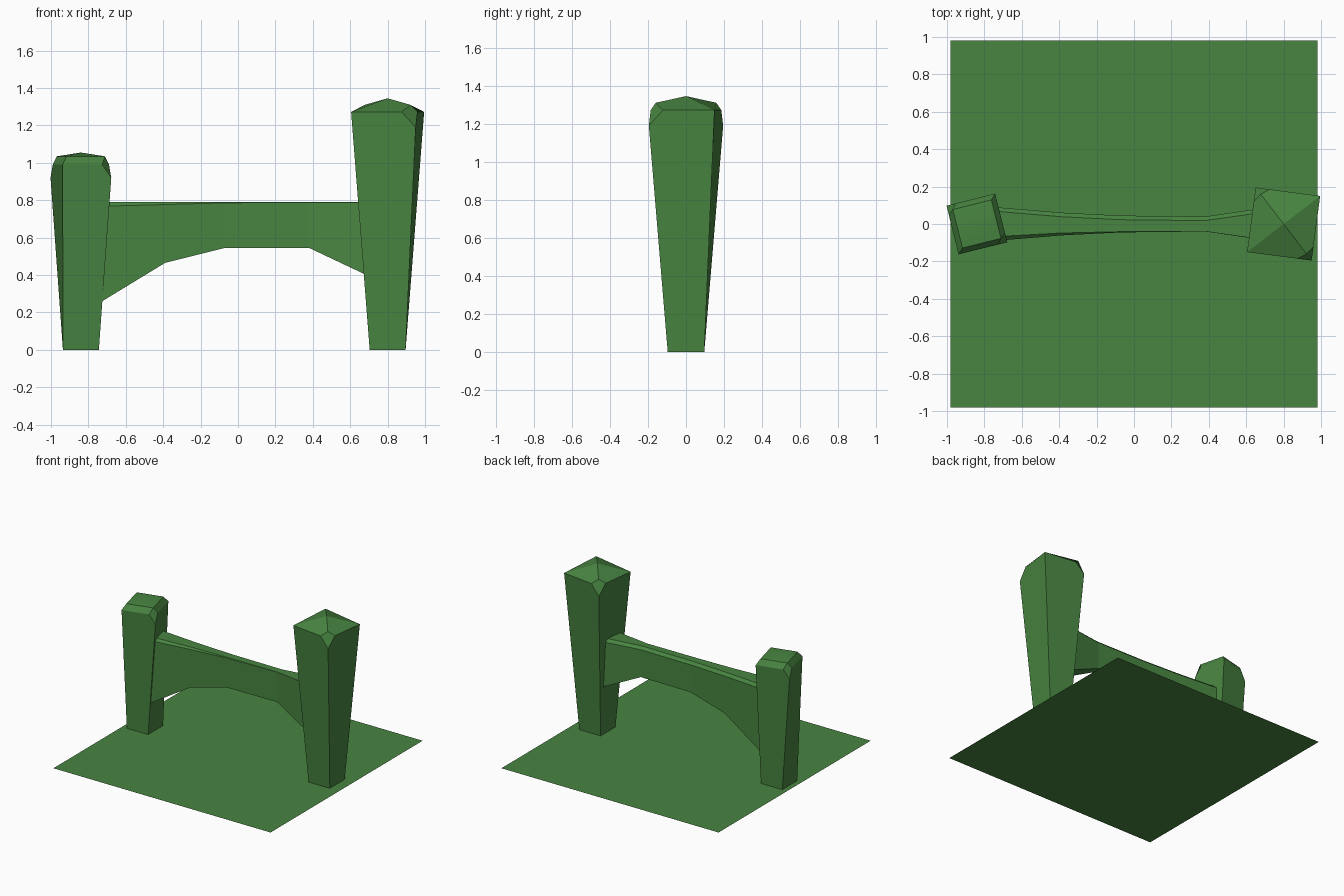
import bpy
import bmesh
import math
from mathutils import Vector, Matrix

cube = bpy.data.objects.get("Cube")
if cube:
    bpy.data.objects.remove(cube, do_unlink=True)

green = bpy.data.materials.new("leaf_green")
green.use_nodes = True
COLOR = (0.065, 0.235, 0.053, 1)
green.diffuse_color = COLOR
green.node_tree.nodes["Principled BSDF"].inputs["Base Color"].default_value = COLOR


def finish(name, bm, smooth_angle=None):
    bmesh.ops.recalc_face_normals(bm, faces=bm.faces)
    mesh = bpy.data.meshes.new(name)
    bm.to_mesh(mesh)
    bm.free()
    mesh.materials.append(green)
    obj = bpy.data.objects.new(name, mesh)
    bpy.context.collection.objects.link(obj)
    if smooth_angle:
        bpy.ops.object.select_all(action='DESELECT')
        obj.select_set(True)
        bpy.context.view_layer.objects.active = obj
        bpy.ops.object.shade_smooth_by_angle(angle=math.radians(smooth_angle))
    return obj


def post(name, x, base, top, twist, rim, dip, crown, crown_z, peak, cut, full_crown):
    """Twisted, flaring post with two clipped corners and a domed cap."""
    bm = bmesh.new()
    turn = Matrix.Rotation(math.radians(twist), 3, 'Z')
    corners = [Vector(c) for c in ((-1, -1, 0), (1, -1, 0), (1, 1, 0), (-1, 1, 0))]

    def add(p, z, rotated=True):
        q = turn @ p if rotated else p
        return bm.verts.new((x + q.x, q.y, z))

    foot = [add(c * base, 0, False) for c in corners]
    apex = add(Vector(), peak)
    upper = [add(c * top, dip if i % 2 else rim) for i, c in enumerate(corners)]
    inner = [add(c * crown, crown_z) if full_crown or i % 2 else None
             for i, c in enumerate(corners)]
    # rim points either side of each clipped corner
    clip = {}
    for i in (1, 3):
        for j in ((i - 1) % 4, (i + 1) % 4):
            p = corners[i].lerp(corners[j], cut / (2 * top)) * top
            clip[i, j] = add(p, rim)
    bm.faces.new(foot)
    for i in range(4):
        j = (i + 1) % 4
        c, s = (i, j) if i % 2 else (j, i)
        k = clip[c, s]
        bm.faces.new([foot[i], foot[j], upper[j], k, upper[i]])
        if full_crown:
            bm.faces.new([upper[s], k, inner[c], inner[s]])
            bm.faces.new([inner[i], inner[j], apex])
        else:
            bm.faces.new([upper[s], k, inner[c], apex])
    for i in (1, 3):
        a, b = clip[i, (i - 1) % 4], clip[i, (i + 1) % 4]
        bm.faces.new([upper[i], b, inner[i], a])
    return finish(name, bm, 25)


# Ground sheet
bm = bmesh.new()
bmesh.ops.create_grid(bm, x_segments=1, y_segments=1, size=0.98)
finish("ground_sheet", bm)

# Posts
post("short_post", -0.84, 0.096, 0.134, 14, 0.99, 0.92, 0.106, 1.035, 1.055, 0.05, True)
post("tall_post", 0.80, 0.096, 0.174, -7.5, 1.272, 1.19, 0.142, 1.31, 1.345, 0.075, False)

# Arched rail: x, half width, underside height, front chamfer
stations = [(-0.80, 0.095, 0.215, 0.024), (-0.39, 0.061, 0.465, 0.013),
            (-0.07, 0.045, 0.545, 0.004), (0.38, 0.040, 0.545, 0.001),
            (0.74, 0.092, 0.375, 0.001)]
BACK = 0.022
TOP = 0.79
bm = bmesh.new()
rings = []
for x, w, low, chamfer in stations:
    section = [(-w, low), (-w, TOP - chamfer), (-w + chamfer, TOP),
               (w - BACK, TOP), (w, TOP - BACK), (w, low)]
    rings.append([bm.verts.new((x, y, z)) for y, z in section])
for a, b in zip(rings, rings[1:]):
    for i in range(len(a)):
        j = (i + 1) % len(a)
        bm.faces.new([a[i], a[j], b[j], b[i]])
bm.faces.new(rings[0])
bm.faces.new(rings[-1])
finish("arched_rail", bm)
